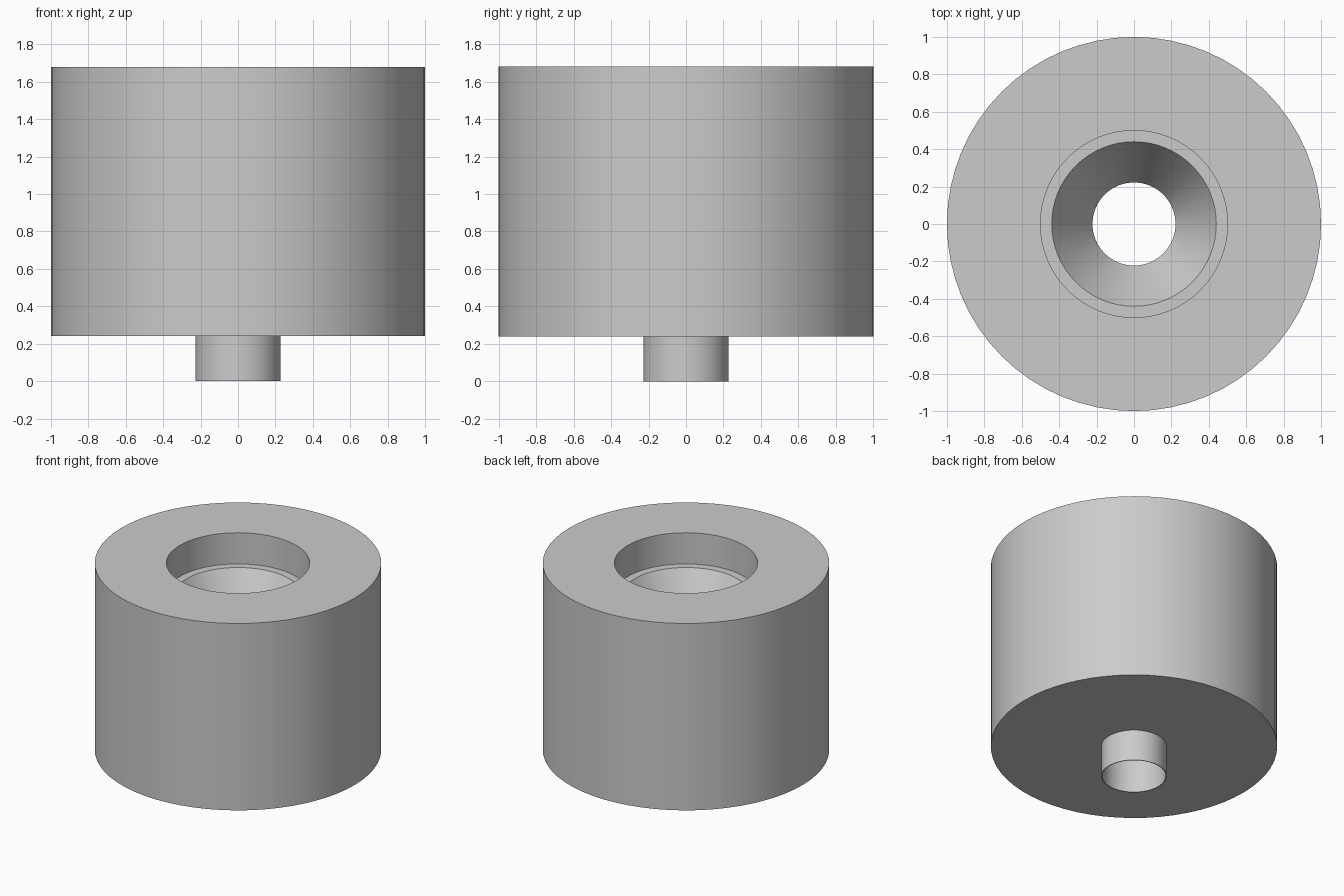
import bpy
import bmesh
import math
from mathutils import Matrix

cube = bpy.data.objects.get("Cube")
if cube:
    bpy.data.objects.remove(cube, do_unlink=True)

grey = bpy.data.materials.new("neutral grey")
grey.use_nodes = True
colour = (0.6, 0.6, 0.6, 1)
grey.diffuse_color = colour
grey.node_tree.nodes["Principled BSDF"].inputs["Base Color"].default_value = colour


def lathe(name, profile, segments=64):
    """Spin a closed (radius, height) profile around the z axis."""
    bm = bmesh.new()
    verts = [bm.verts.new((r, 0, z)) for r, z in profile]
    edges = [bm.edges.new((a, b)) for a, b in zip(verts, verts[1:] + verts[:1])]
    bmesh.ops.spin(bm, geom=verts + edges, cent=(0, 0, 0), axis=(0, 0, 1),
                   angle=math.tau, steps=segments, use_duplicate=False)
    bmesh.ops.remove_doubles(bm, verts=bm.verts, dist=0.0005)
    bmesh.ops.recalc_face_normals(bm, faces=bm.faces)
    mesh = bpy.data.meshes.new(name)
    bm.to_mesh(mesh)
    bm.free()
    mesh.materials.append(grey)
    obj = bpy.data.objects.new(name, mesh)
    bpy.context.collection.objects.link(obj)
    bpy.ops.object.select_all(action="DESELECT")
    obj.select_set(True)
    bpy.context.view_layer.objects.active = obj
    bpy.ops.object.shade_smooth_by_angle(angle=math.radians(20))
    return obj


BASE, TOP, LEDGE, THROAT = 0.24, 1.68, 1.44, 1.09
BORE, SPOUT = 0.222, 0.228

# Thick drum with a counterbore, a conical seat, a through bore and a thin spout
lathe("funnel_body", [
    (1.0, BASE), (1.0, TOP),          # outer wall
    (0.5, TOP), (0.5, LEDGE),         # counterbore
    (0.44, LEDGE), (BORE, THROAT),    # ledge and conical seat
    (BORE, 0), (SPOUT, 0),            # bore and spout rim
    (SPOUT, BASE),
])
